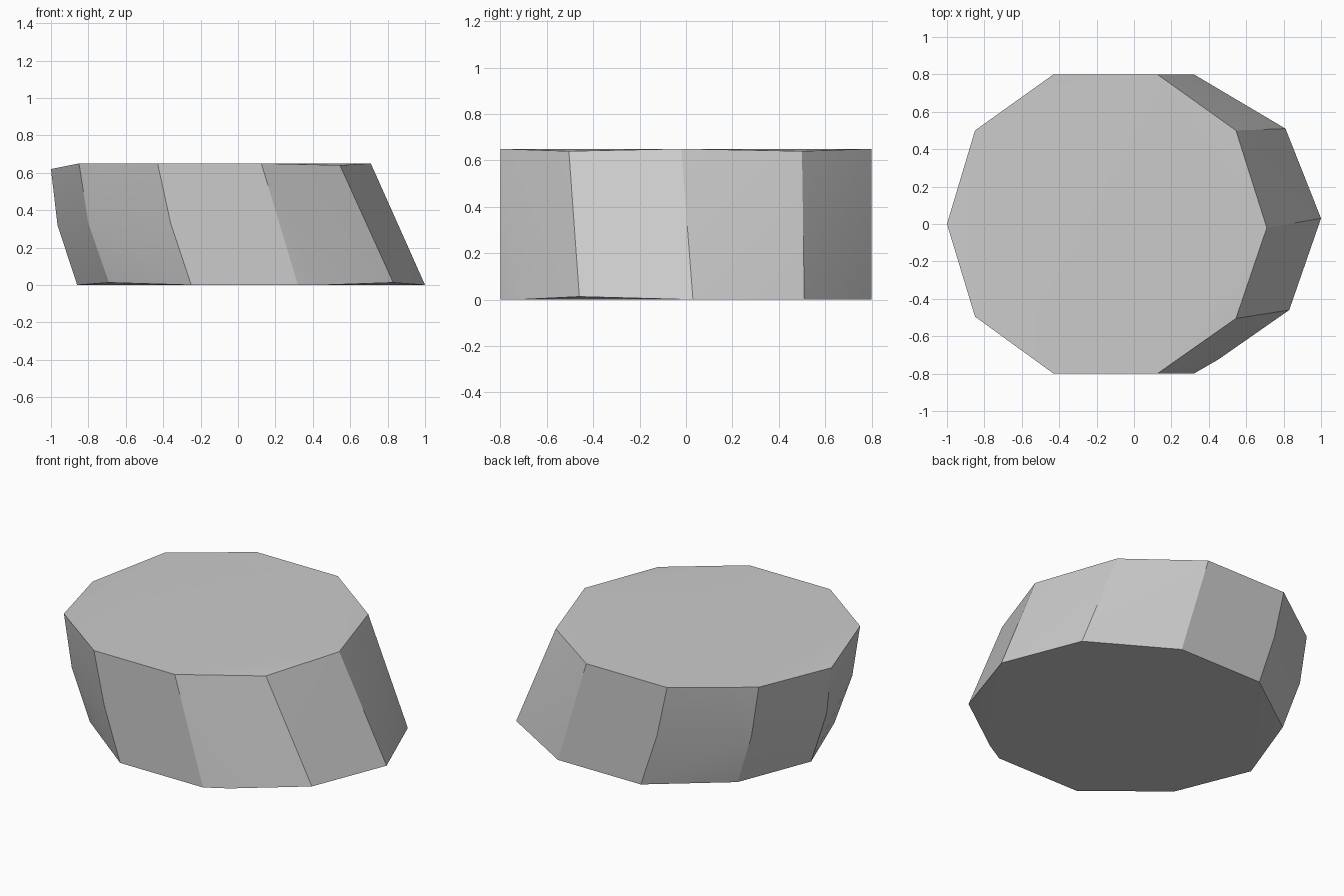
import bpy
import bmesh
import math

cube = bpy.data.objects.get("Cube")
if cube:
    bpy.data.objects.remove(cube, do_unlink=True)

# Stone colour
stone = bpy.data.materials.new("stone_grey")
stone.use_nodes = True
grey = (0.6, 0.6, 0.6, 1.0)
stone.diffuse_color = grey
stone.node_tree.nodes["Principled BSDF"].inputs["Base Color"].default_value = grey

# Corners of the leaning ten-sided block
top_ring = [
    (-1.0, 0, 0.62), (-0.85, 0.5, 0.65), (-0.43, 0.8, 0.65), (0.125, 0.8, 0.65),
    (0.545, 0.5, 0.64), (0.71, -0.02, 0.65), (0.545, -0.505, 0.64),
    (0.125, -0.8, 0.65), (-0.43, -0.8, 0.65), (-0.85, -0.495, 0.65),
]
bulge = [
    (-0.965, 0, 0.32), (-0.80, 0.5, 0.33), (-0.80, -0.49, 0.33),
    (-0.36, 0.8, 0.33), (-0.36, -0.8, 0.33),
]
base_ring = [
    (1.0, 0.03, 0), (0.81, 0.51, 0), (0.32, 0.8, 0), (-0.25, 0.8, 0),
    (-0.69, 0.48, 0.01), (-0.86, 0, 0), (-0.69, -0.47, 0.013),
    (-0.25, -0.8, 0), (0.32, -0.8, 0), (0.45, -0.725, 0), (0.83, -0.46, 0.013),
]

# Leaning block, wrapped around its corners
bm = bmesh.new()
for point in top_ring + bulge + base_ring:
    bm.verts.new(point)
bmesh.ops.convex_hull(bm, input=bm.verts)
bmesh.ops.dissolve_limit(bm, angle_limit=math.radians(0.5), verts=bm.verts, edges=bm.edges)
bmesh.ops.recalc_face_normals(bm, faces=bm.faces)
mesh = bpy.data.meshes.new("leaning_block")
bm.to_mesh(mesh)
bm.free()
mesh.materials.append(stone)

block = bpy.data.objects.new("leaning_block", mesh)
bpy.context.collection.objects.link(block)
bpy.context.view_layer.objects.active = block
block.select_set(True)
bpy.ops.object.shade_smooth_by_angle(angle=math.radians(20))
